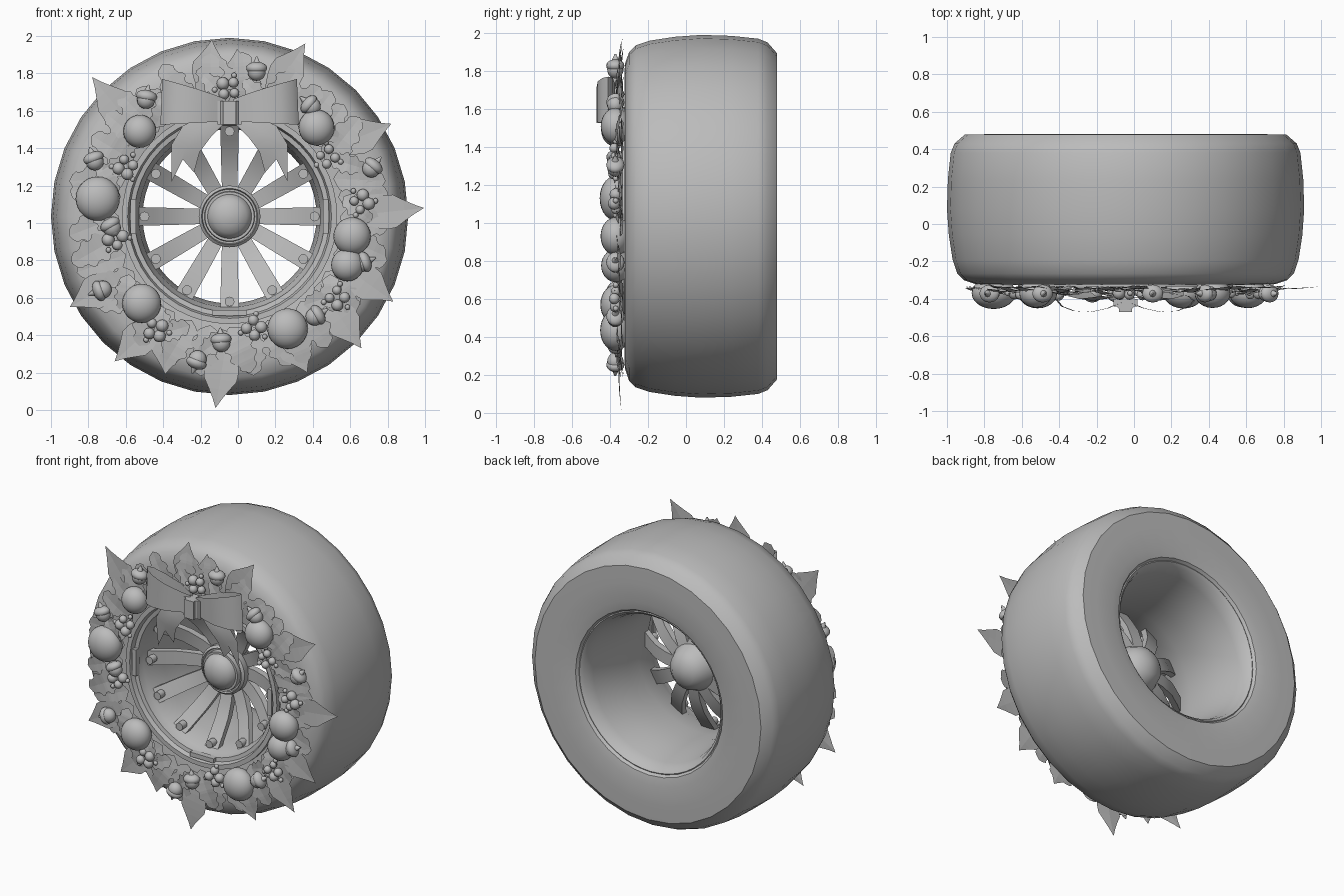
import bpy, bmesh, math, random
from mathutils import Vector, Matrix

if "Cube" in bpy.data.objects:
    bpy.data.objects.remove(bpy.data.objects["Cube"])

random.seed(4)
CX, CZ = -0.045, 1.035          # wheel axis
grey = bpy.data.materials.new("plain grey")
grey.diffuse_color = (0.5, 0.5, 0.5, 1)
grey.use_nodes = True
grey.node_tree.nodes["Principled BSDF"].inputs["Base Color"].default_value = grey.diffuse_color


def finish(name, bm, smooth=True, recalc=True, angle=35):
    if recalc:
        bmesh.ops.recalc_face_normals(bm, faces=bm.faces)
    me = bpy.data.meshes.new(name)
    bm.to_mesh(me)
    bm.free()
    ob = bpy.data.objects.new(name, me)
    bpy.context.collection.objects.link(ob)
    me.materials.append(grey)
    if smooth:
        bpy.ops.object.select_all(action='DESELECT')
        ob.select_set(True)
        bpy.context.view_layer.objects.active = ob
        bpy.ops.object.shade_smooth_by_angle(angle=math.radians(angle))
    return ob


def polar(r, a, y):
    return Vector((CX + r * math.cos(a), y, CZ + r * math.sin(a)))


def lathe(name, prof, n, closed=False):
    bm = bmesh.new()
    rings = [[bm.verts.new(polar(r, 2 * math.pi * i / n, y)) for i in range(n)] for r, y in prof]
    pairs = list(zip(rings, rings[1:]))
    if closed:
        pairs.append((rings[-1], rings[0]))
    for a, b in pairs:
        for i in range(n):
            bm.faces.new((a[i], a[(i + 1) % n], b[(i + 1) % n], b[i]))
    if not closed:
        bm.faces.new(rings[0])
        bm.faces.new(rings[-1])
    return finish(name, bm)


def ball(bm, c, r, depth=None, seg=20, rot=None):
    m = Matrix.Translation(c)
    if rot is not None:
        m = m @ rot
    m = m @ Matrix.Diagonal((r, depth or r, r, 1))
    bmesh.ops.create_uvsphere(bm, u_segments=seg, v_segments=seg // 2 + 2, radius=1, matrix=m)


def box(bm, c, size, a):
    m = Matrix.Translation(c) @ Matrix.Rotation(-a, 4, 'Y') @ Matrix.Diagonal((*size, 1))
    bmesh.ops.create_cube(bm, size=1, matrix=m)


# Tyre and the rim barrel inside it
lathe("tyre", [(0.55, -0.30), (0.68, -0.325), (0.80, -0.322), (0.865, -0.30), (0.90, -0.265),
               (0.925, -0.19), (0.945, -0.06), (0.955, 0.08), (0.95, 0.24), (0.935, 0.38),
               (0.915, 0.43), (0.86, 0.478), (0.75, 0.48), (0.62, 0.478), (0.56, 0.465),
               (0.535, 0.43), (0.535, 0.0)], 32, True)
lathe("rim", [(0.575, -0.30), (0.575, -0.335), (0.545, -0.335), (0.535, -0.305), (0.51, -0.30),
              (0.50, -0.25), (0.485, -0.22), (0.475, -0.08), (0.465, 0.05), (0.475, 0.2),
              (0.50, 0.36), (0.52, 0.43), (0.54, 0.45), (0.56, 0.44), (0.56, 0.0)], 48, True)

# Hub with stepped collars and a dome on both ends
lathe("hub", [(0.02, 0.115), (0.08, 0.10), (0.125, 0.06), (0.15, 0.0), (0.165, -0.03), (0.165, -0.10),
              (0.15, -0.115), (0.145, -0.10), (0.135, -0.10), (0.132, -0.13), (0.118, -0.13),
              (0.112, -0.15), (0.09, -0.175), (0.05, -0.195), (0.01, -0.20)], 32)

# Twelve dished spokes with a bolt at each outer end
spokes, bolts, pads = bmesh.new(), bmesh.new(), bmesh.new()
path = [(0.12, -0.05, 0.04), (0.22, -0.07, 0.043), (0.32, -0.11, 0.046), (0.41, -0.17, 0.048), (0.485, -0.225, 0.05)]
for k in range(12):
    a = math.pi * k / 6
    side = Vector((-math.sin(a), 0, math.cos(a)))
    rows = []
    for r, y, w in path:
        rows.append([spokes.verts.new(polar(r, a, y + dy) + side * s * w)
                     for s, dy in ((-1, 0), (1, 0), (1, 0.045), (-1, 0.045))])
    for p, q in zip(rows, rows[1:]):
        for i in range(4):
            spokes.faces.new((p[i], p[(i + 1) % 4], q[(i + 1) % 4], q[i]))
    spokes.faces.new(rows[0])
    spokes.faces.new(rows[-1])
    m = Matrix.Translation(polar(0.455, a, -0.225)) @ Matrix.Rotation(math.pi / 2, 4, 'X')
    bmesh.ops.create_cone(bolts, cap_ends=True, segments=12, radius1=0.026, radius2=0.026, depth=0.05, matrix=m)
    if k % 3 == 0:
        box(pads, polar(0.515, a, -0.31), (0.03, 0.04, 0.18), a)
finish("spokes", spokes)
finish("bolts", bolts)
finish("rim_clips", pads)


# Wreath leaves, flat sheets in the wheel plane
def leaf(bm, base, ang, length, width, y, lobed, lift=0.03):
    n = 16 if lobed else 8
    u, v = Vector((math.cos(ang), 0, math.sin(ang))), Vector((-math.sin(ang), 0, math.cos(ang)))
    left, right = [], []
    for i in range(1, n):
        t = i / n
        if lobed:
            w = width * math.sin(math.pi * t ** 0.9) ** 0.5 * (0.86 + 0.17 * math.cos(t * 8 * math.pi + 2.4))
        else:
            w = width * (math.sin(t / 0.6 * math.pi / 2) if t < 0.6 else ((1 - t) / 0.4) ** 1.15)
        for lst, s in ((left, 1), (right, -1)):
            p = base + u * t * length + v * s * w
            p.y = y - lift * math.sin(math.pi * t)
            lst.append(bm.verts.new(p))
    mid = [bm.verts.new(Vector((base.x, y, base.z)) + u * length * i / n
           - Vector((0, lift * 0.7 * math.sin(math.pi * i / n), 0))) for i in range(n + 1)]
    for lst in (left, right):
        row = [mid[0]] + lst + [mid[n]]
        for i in range(n):
            q = []
            for vert in (mid[i], mid[i + 1], row[i + 1], row[i]):
                if vert not in q:
                    q.append(vert)
            f = bm.faces.new(q)
            if f.normal.length == 0:
                f.normal_update()
            if f.normal.y > 0:
                f.normal_flip()


oak, pointed = bmesh.new(), bmesh.new()
for k in range(36):
    a = 2 * math.pi * k / 36
    leaf(oak, polar(0.59, a, 0), a + random.uniform(-0.45, 0.45), random.uniform(0.26, 0.31), 0.085,
         -0.331 - 0.005 * (k % 4), True, 0.02)
for k in range(18):
    a = 2 * math.pi * (k + 0.5) / 18
    leaf(oak, polar(0.62, a, 0), a + random.choice((-1, 1)) * random.uniform(0.8, 1.2), 0.2, 0.06,
         -0.352 - 0.004 * (k % 3), True, 0.02)
tips = [(-0.78, 1.78), (-0.14, 1.98), (0.36, 1.96), (0.82, 1.53), (0.995, 1.08), (0.83, 0.58), (0.66, 0.33),
        (0.37, 0.20), (-0.12, 0.01), (-0.39, 0.19), (-0.66, 0.26), (-0.90, 0.55), (-0.005, 1.93)]
for k, (x, z) in enumerate(tips):
    d = Vector((x - CX, 0, z - CZ))
    base = Vector((CX, 0, CZ)) + Matrix.Rotation(random.uniform(-0.12, 0.12), 3, 'Y') @ d.normalized() * 0.62
    to = Vector((x, 0, z)) - base
    leaf(pointed, base, math.atan2(to.z, to.x), to.length, 0.095, -0.328 - 0.006 * (k % 3), False, 0.015)
finish("lobed_leaves", oak, False, False)
finish("pointed_leaves", pointed, False, False)

# Round ornaments
balls = bmesh.new()
for x, z, r in [(-0.525, 1.49, 0.088), (0.42, 1.51, 0.096), (-0.75, 1.13, 0.118), (0.61, 0.93, 0.1),
                (0.585, 0.775, 0.087), (-0.515, 0.57, 0.104), (0.265, 0.435, 0.108)]:
    ball(balls, (x, -0.37, z), r, 0.055 + r * 0.25, 24)
finish("ornaments", balls)

# Acorns: nut, wider cap and a small tip
acorns = bmesh.new()
for x, z, a in [(0.1, 1.82, 90), (-0.49, 1.67, 80), (0.385, 1.63, 140), (-0.77, 1.34, 110), (0.72, 1.3, 50),
                (-0.68, 0.985, 120), (0.67, 0.79, 20), (-0.735, 0.64, 200), (0.42, 0.505, 30),
                (-0.09, 0.37, 95), (-0.22, 0.26, 250)]:
    d = Vector((math.cos(math.radians(a)), 0, math.sin(math.radians(a))))
    c = Vector((x, -0.372, z))
    rot = Matrix.Rotation(math.pi / 2 - math.radians(a), 4, 'Y')
    ball(acorns, c - d * 0.012, 0.048, 0.043, 16, rot)
    ball(acorns, c + d * 0.008, 0.056, 0.048, 16, rot @ Matrix.Diagonal((1, 1, 0.6, 1)))
    m = Matrix.Translation(c + d * 0.05) @ rot
    bmesh.ops.create_cone(acorns, cap_ends=True, segments=10, radius1=0.022, radius2=0.004, depth=0.04, matrix=m)
finish("acorns", acorns)

# Berry clusters, large berries ringed by small ones
berries = bmesh.new()
for x, z in [(-0.05, 1.72), (-0.6, 1.3), (0.48, 1.355), (0.66, 1.11), (-0.655, 0.92), (0.53, 0.6),
             (-0.44, 0.43), (0.085, 0.44)]:
    a0 = random.uniform(0, 6)
    for i in range(4):
        a = a0 + i * 1.57
        ball(berries, (x + 0.04 * math.cos(a), -0.37 - 0.008 * (i % 2), z + 0.04 * math.sin(a)), random.uniform(0.023, 0.034), None, 12)
    for i in range(3):
        a = a0 + 0.8 + i * 2.1
        ball(berries, (x + 0.075 * math.cos(a), -0.37, z + 0.075 * math.sin(a)), 0.015, None, 10)
finish("berries", berries)


# Bow: ribbon loops, forked tails and the knot
def ribbon(bm, rows):
    vs = [[bm.verts.new(p) for p in r] for r in rows]
    for a, b in zip(vs, vs[1:]):
        for i in range(len(a) - 1):
            bm.faces.new((a[i], a[i + 1], b[i + 1], b[i]))


loop = [(0.03, -0.42), (0.10, -0.45), (0.19, -0.47), (0.28, -0.465), (0.345, -0.44), (0.37, -0.41),
        (0.34, -0.385), (0.25, -0.375), (0.13, -0.375), (0.03, -0.40)]
bow, tails = bmesh.new(), bmesh.new()
for s in (-1, 1):
    ribbon(bow, [[(CX + s * u, y, 1.545 - 0.02 * u / 0.37), (CX + s * (u - 0.01), y, 1.645 + 0.125 * (u / 0.37) ** 0.8)]
                 for u, y in loop])
    ribbon(tails, [[(CX + s * p, y, z), (CX + s * (p + q) / 2, y - 0.01, zm), (CX + s * q, y, z2)]
                   for p, q, y, z, zm, z2 in
                   [(0.02, 0.12, -0.385, 1.54, 1.56, 1.58), (0.10, 0.25, -0.40, 1.46, 1.49, 1.52),
                    (0.16, 0.31, -0.385, 1.38, 1.40, 1.42), (0.19, 0.31, -0.36, 1.27, 1.34, 1.22)]])
finish("bow_loops", bow, angle=50)
finish("bow_tails", tails, angle=50)
knot = bmesh.new()
box(knot, (CX, -0.42, 1.59), (0.13, 0.1, 0.125), 0)
bmesh.ops.bevel(knot, geom=[e for e in knot.edges if abs(e.verts[0].co.z - e.verts[1].co.z) > 0.1],
                offset=0.03, segments=3, affect='EDGES')
finish("bow_knot", knot)
